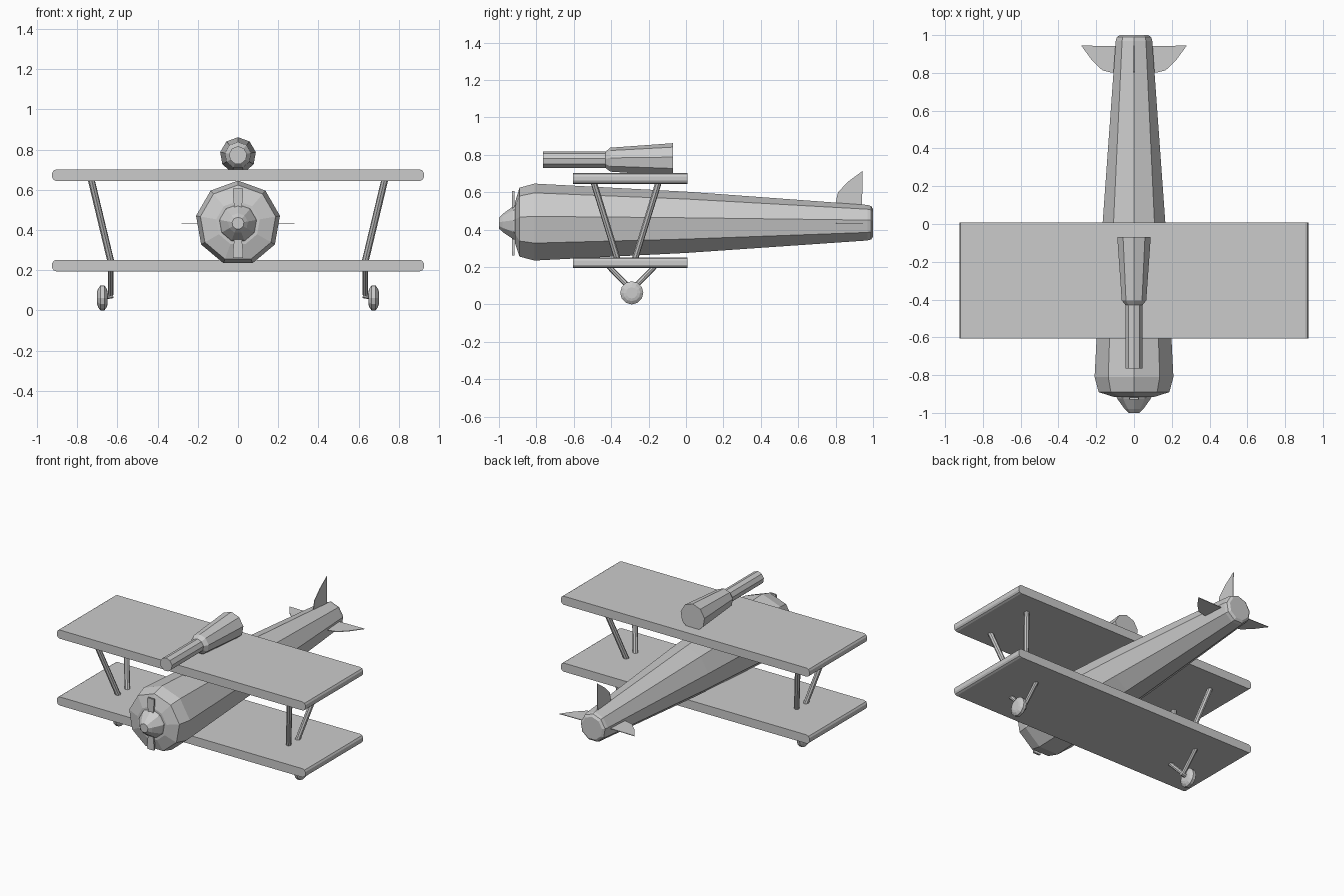
import bpy, bmesh, math
from mathutils import Vector, Matrix

if "Cube" in bpy.data.objects:
    bpy.data.objects.remove(bpy.data.objects["Cube"])


def finish(name, bm):
    bmesh.ops.recalc_face_normals(bm, faces=bm.faces)
    mesh = bpy.data.meshes.new(name)
    bm.to_mesh(mesh)
    bm.free()
    ob = bpy.data.objects.new(name, mesh)
    bpy.context.collection.objects.link(ob)
    return ob


def lathe(name, profile, center, sides=9, axis='Y'):
    """Faceted body of revolution: profile holds (position along axis, radius)."""
    bm = bmesh.new()
    rings = []
    for p, r in profile:
        ring = []
        for i in range(sides):
            a = 2 * math.pi * i / sides
            u, w = r * math.sin(a), r * math.cos(a)
            co = (u, p, w) if axis == 'Y' else (p, u, w)
            ring.append(bm.verts.new(Vector(co) + Vector(center)))
        rings.append(ring)
    for a, b in zip(rings, rings[1:]):
        for i in range(sides):
            j = (i + 1) % sides
            bm.faces.new((a[i], a[j], b[j], b[i]))
    bm.faces.new(rings[0])
    bm.faces.new(rings[-1])
    return finish(name, bm)


def prism(name, outline, depth, matrix=Matrix()):
    """Outline in local xz, extruded along local y from depth[0] to depth[1]."""
    bm = bmesh.new()
    face = bm.faces.new([bm.verts.new((x, depth[0], z)) for x, z in outline])
    ext = bmesh.ops.extrude_face_region(bm, geom=[face])
    verts = [v for v in ext['geom'] if isinstance(v, bmesh.types.BMVert)]
    bmesh.ops.translate(bm, verts=verts, vec=(0, depth[1] - depth[0], 0))
    bm.transform(matrix)
    return finish(name, bm)


def rod(name, a, b, radius, sides=8):
    a, b = Vector(a), Vector(b)
    d = b - a
    bm = bmesh.new()
    bmesh.ops.create_cone(bm, cap_ends=True, segments=sides, radius1=radius,
                          radius2=radius, depth=d.length)
    rot = d.to_track_quat('Z', 'Y').to_matrix().to_4x4()
    bm.transform(Matrix.Translation((a + b) / 2) @ rot)
    return finish(name, bm)


CZ = 0.434  # height of the fuselage axis

# Fuselage and nose
lathe("fuselage", [(-0.915, 0.11), (-0.89, 0.19), (-0.81, 0.212), (0, 0.169),
                   (0.97, 0.098), (0.99, 0.092), (1.0, 0.076)], (0, 0, CZ))
lathe("nose_spinner", [(-0.9, 0.1), (-0.925, 0.09), (-0.98, 0.05), (-1.0, 0.03)],
      (0, 0, CZ))

# Propeller blades
blade = [(-0.014, 0.03), (0.014, 0.03), (0.026, 0.15), (0.024, 0.172),
         (-0.024, 0.172), (-0.026, 0.15)]
for i in range(2):
    m = Matrix.Translation((0, 0, CZ)) @ Matrix.Rotation(math.pi * i, 4, 'Y')
    prism(f"propeller_blade_{i + 1}", blade, (-0.93, -0.918), m)

# Wings with rounded tips
for name, zc in (("upper_wing", 0.673), ("lower_wing", 0.223)):
    half = [(0.905, -0.029), (0.918, -0.023), (0.925, -0.011),
            (0.925, 0.011), (0.918, 0.023), (0.905, 0.029)]
    outline = half + [(-x, -z) for x, z in half]
    prism(name, outline, (-0.605, 0.009), Matrix.Translation((0, 0, zc)))

# Tail fin and stabilisers: one outline turned about the fuselage axis
fin = [(0.05, 0.94), (0.28, 0.945), (0.225, 0.87), (0.167, 0.813),
       (0.12, 0.802), (0.05, 0.80)]
for name, deg in (("right_stabiliser", 0), ("tail_fin", -90), ("left_stabiliser", 180)):
    flat = Matrix(((1, 0, 0, 0), (0, 0, 1, 0), (0, 1, 0, 0), (0, 0, 0, 1)))
    m = (Matrix.Translation((0, 0, CZ))
         @ Matrix.Rotation(math.radians(deg), 4, 'Y') @ flat)
    prism(name, fin, (-0.002, 0.002), m)

# Struts, landing legs and wheels on both sides
for side, s in (("left", -1), ("right", 1)):
    for pos, y_top, y_low in (("front", -0.497, -0.363), ("rear", -0.143, -0.277)):
        rod(f"{side}_{pos}_strut", (s * 0.734, y_top, 0.665),
            (s * 0.63, y_low, 0.23), 0.017)
    for pos, y in (("front", -0.425), ("rear", -0.155)):
        rod(f"{side}_{pos}_landing_leg", (s * 0.634, y, 0.215),
            (s * 0.634, -0.29, 0.077), 0.014)
    rod(f"{side}_axle", (s * 0.622, -0.29, 0.075), (s * 0.67, -0.29, 0.067), 0.014)
    lathe(f"{side}_wheel", [(-0.026, 0.03), (-0.022, 0.045), (-0.01, 0.062),
                            (0.01, 0.062), (0.022, 0.045), (0.026, 0.03)],
          (s * 0.675, -0.29, 0.062), 12, 'X')

# Gun on the upper wing
lathe("gun", [(-0.765, 0.045), (-0.43, 0.045), (-0.405, 0.066), (-0.07, 0.09)],
      (0, 0, 0.772))
